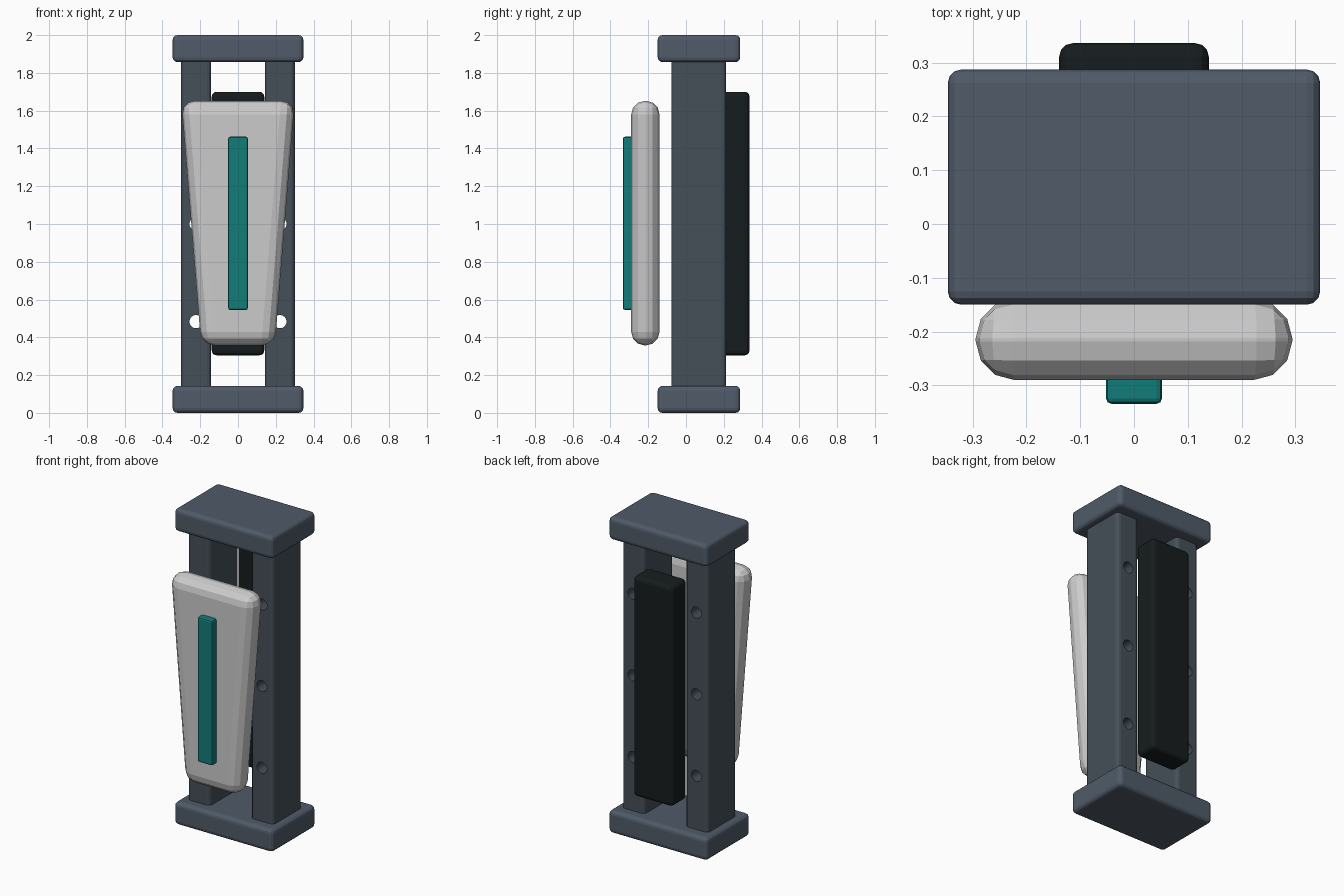
import bpy, bmesh, math

if "Cube" in bpy.data.objects:
    bpy.data.objects.remove(bpy.data.objects["Cube"])


def material(name, r, g, b):
    m = bpy.data.materials.new(name)
    m.diffuse_color = (r, g, b, 1)
    m.use_nodes = True
    m.node_tree.nodes["Principled BSDF"].inputs["Base Color"].default_value = m.diffuse_color
    return m


SLATE = material("slate", 0.08, 0.105, 0.14)
DARK_SLATE = material("dark_slate", 0.06, 0.078, 0.098)
BLACK = material("black", 0.008, 0.012, 0.013)
LIGHT = material("light_grey", 0.70, 0.70, 0.72)
TEAL = material("teal", 0.006, 0.20, 0.185)


def add_object(name, bm, mat=None):
    mesh = bpy.data.meshes.new(name)
    bm.to_mesh(mesh)
    bm.free()
    obj = bpy.data.objects.new(name, mesh)
    bpy.context.collection.objects.link(obj)
    if mat:
        mesh.materials.append(mat)
    return obj


def rounded_box(name, xs, ys, zs, bevel, segments, mat, taper=1.0):
    """Box between the given limits; taper scales the bottom width."""
    bm = bmesh.new()
    bmesh.ops.create_cube(bm, size=2)
    for v in bm.verts:
        low = v.co.z < 0
        x = xs[v.co.x > 0] * (taper if low else 1)
        v.co = (x, ys[v.co.y > 0], zs[v.co.z > 0])
    bmesh.ops.bevel(bm, geom=bm.edges[:], offset=bevel, segments=segments,
                    profile=0.5, affect='EDGES', clamp_overlap=True)
    return add_object(name, bm, mat)


# End caps
for name, z in (("bottom_cap", 0.0), ("top_cap", 1.857)):
    rounded_box(name, (-0.346, 0.346), (-0.15, 0.287), (z, z + 0.143),
                0.025, 3, SLATE)

# Side rails, each drilled front to back with three holes
for side, sx in (("left", -1), ("right", 1)):
    xs = sorted((sx * 0.142, sx * 0.302))
    rail = rounded_box(side + "_rail", xs, (-0.078, 0.213), (0.002, 1.998),
                       0.025, 3, DARK_SLATE)
    bm = bmesh.new()
    for z in (0.483, 1.0, 1.517):
        drill = bmesh.ops.create_cone(bm, cap_ends=True, segments=24,
                                      radius1=0.035, radius2=0.035, depth=0.6)
        for v in drill["verts"]:
            x, y, h = v.co
            v.co = (sx * 0.222 + x, 0.07 - h, z + y)
    cutter = add_object("hole_cutter", bm)
    cutter.hide_render = True
    mod = rail.modifiers.new("holes", 'BOOLEAN')
    mod.operation = 'DIFFERENCE'
    mod.solver = 'EXACT'
    mod.object = cutter
    bpy.context.view_layer.objects.active = rail
    bpy.ops.object.modifier_apply(modifier=mod.name)
    bpy.data.objects.remove(cutter)

# Back pack between the rails
rounded_box("back_block", (-0.139, 0.139), (0.185, 0.336), (0.305, 1.70),
            0.025, 3, BLACK)

# Tapered front panel with fully rounded rim
rounded_box("front_panel", (-0.30, 0.30), (-0.29, -0.14), (0.357, 1.652),
            0.072, 3, LIGHT, taper=0.65)

# Accent strip on the panel
rounded_box("accent_strip", (-0.052, 0.052), (-0.334, -0.27), (0.545, 1.462),
            0.01, 2, TEAL)
